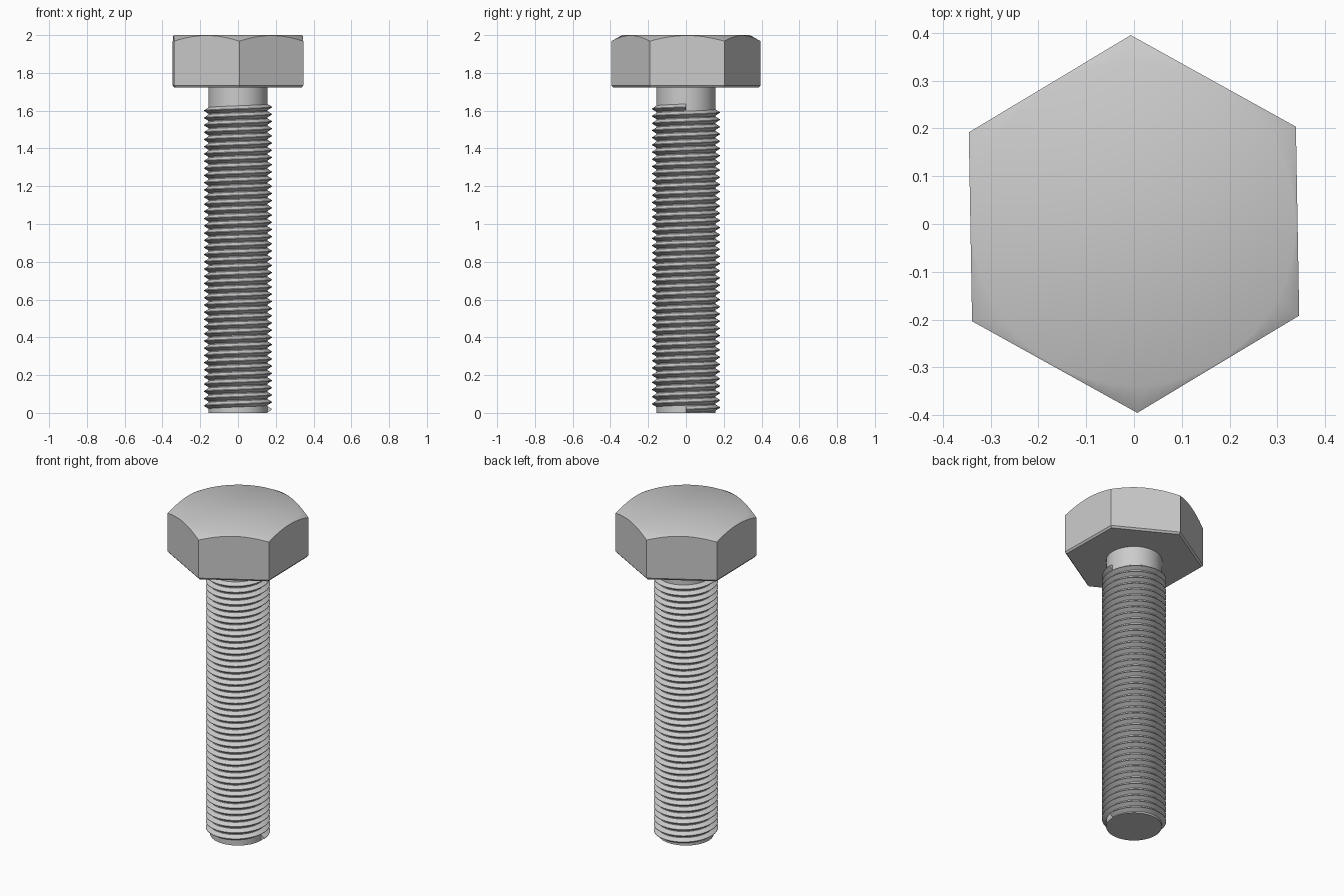
import bpy, bmesh
from math import sin, cos, pi, radians, hypot

if "Cube" in bpy.data.objects:
    bpy.data.objects.remove(bpy.data.objects["Cube"])

SHANK_R, CREST_R = 0.156, 0.18
HEAD_Z, TOP_Z = 1.722, 2.0


def make(name, bm, angle):
    bmesh.ops.recalc_face_normals(bm, faces=bm.faces[:])
    me = bpy.data.meshes.new(name)
    bm.to_mesh(me)
    bm.free()
    ob = bpy.data.objects.new(name, me)
    bpy.context.collection.objects.link(ob)
    bpy.ops.object.select_all(action='DESELECT')
    ob.select_set(True)
    bpy.context.view_layer.objects.active = ob
    bpy.ops.object.shade_smooth_by_angle(angle=radians(angle))
    return ob


def bridge(bm, rings, closed=True):
    """Join consecutive vertex rings with quads."""
    for a, b in zip(rings, rings[1:]):
        n = len(a)
        for i in range(n if closed else n - 1):
            j = (i + 1) % n
            bm.faces.new((a[i], a[j], b[j], b[i]))


# Hexagonal head: flat top, conical corner chamfer, small bevel underneath
R = 0.395
apothem = R * cos(pi / 6)
PER_SIDE = 12
corners = [(R * cos(radians(91 + 60 * k)), R * sin(radians(91 + 60 * k))) for k in range(6)]
outline = []
for k in range(6):
    (x0, y0), (x1, y1) = corners[k], corners[(k + 1) % 6]
    for s in range(PER_SIDE):
        t = s / PER_SIDE
        outline.append((x0 + (x1 - x0) * t, y0 + (y1 - y0) * t))

flat_r = apothem - 0.004
bm = bmesh.new()
bottom, bevel, rim, crown = [], [], [], []
for x, y in outline:
    r = hypot(x, y)
    bottom.append(bm.verts.new((x * 0.975, y * 0.975, HEAD_Z)))
    bevel.append(bm.verts.new((x, y, HEAD_Z + 0.011)))
    rim.append(bm.verts.new((x, y, TOP_Z - (r - flat_r) * 0.56)))
    crown.append(bm.verts.new((x / r * flat_r, y / r * flat_r, TOP_Z)))
bridge(bm, [bottom, bevel, rim, crown])
bm.faces.new(bottom)
bm.faces.new(crown)
make("hex_head", bm, 32)

# Plain cylindrical shank running up into the head
bm = bmesh.new()
rings = [[bm.verts.new((SHANK_R * cos(2 * pi * i / 64), SHANK_R * sin(2 * pi * i / 64), z))
          for i in range(64)] for z in (0, HEAD_Z + 0.02)]
bridge(bm, rings)
for ring in rings:
    bm.faces.new(ring)
make("shank", bm, 30)

# Helical thread: triangular ridge swept from the tip to below the head
TURNS, STEPS = 42, 48
Z0, Z1 = 0.019, 1.619
profile = [(SHANK_R - 0.004, -0.019), (CREST_R, -0.0015), (CREST_R, 0.0015), (SHANK_R - 0.004, 0.019)]
bm = bmesh.new()
sections = []
for i in range(TURNS * STEPS + 1):
    a = 2 * pi * i / STEPS
    z = Z0 + (Z1 - Z0) * i / (TURNS * STEPS)
    sections.append([bm.verts.new((r * cos(a), r * sin(a), z + dz)) for r, dz in profile])
bridge(bm, sections)
bm.faces.new(sections[0])
bm.faces.new(sections[-1])
make("thread", bm, 30)
